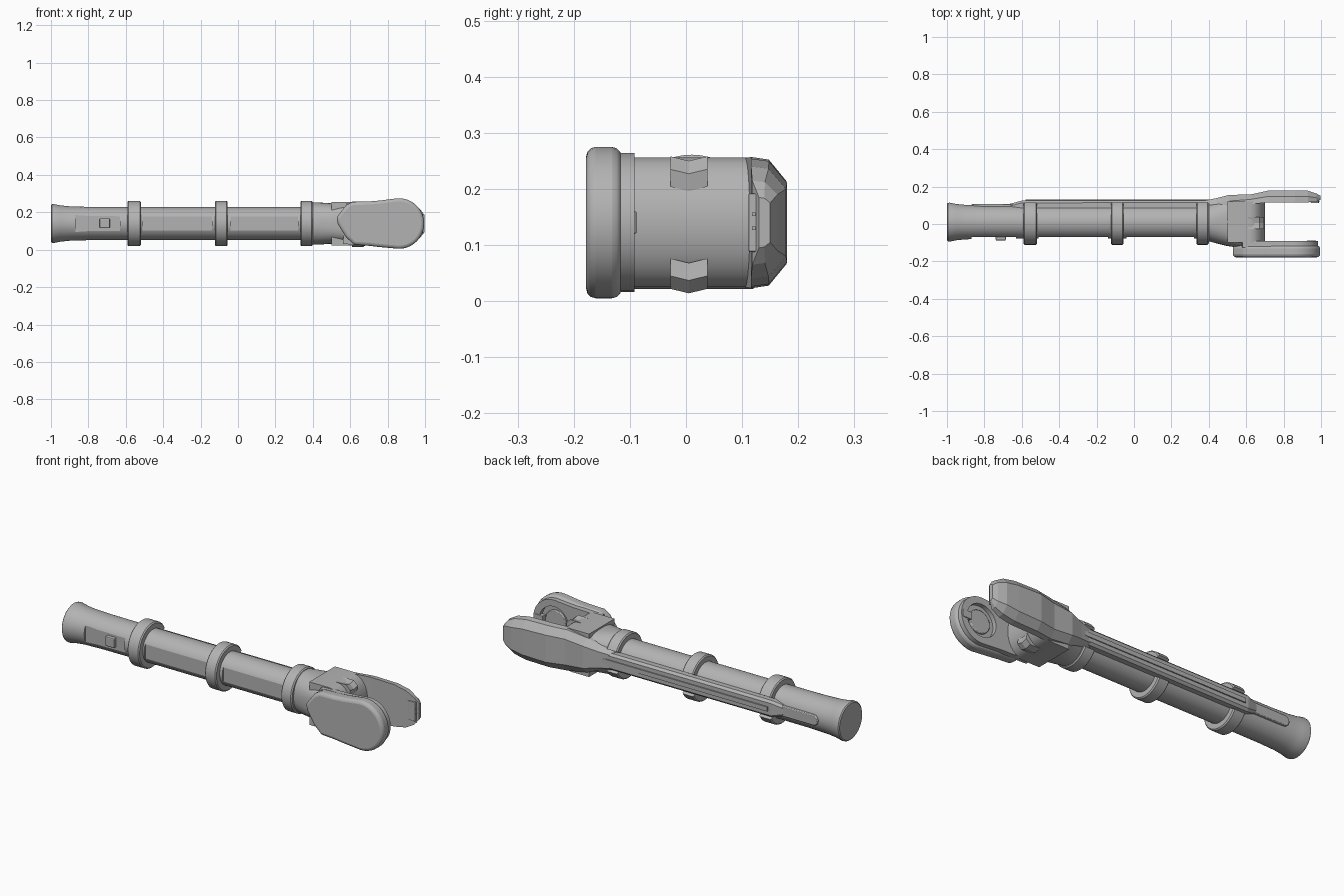
import bpy, bmesh, math

cube = bpy.data.objects.get("Cube")
if cube:
    bpy.data.objects.remove(cube, do_unlink=True)

AY, AZ = 0.01, 0.14   # main axis of the handle

grey = bpy.data.materials.new("plain grey")
grey.use_nodes = True
grey.diffuse_color = (0.45, 0.45, 0.45, 1)
bsdf = next(n for n in grey.node_tree.nodes if n.type == 'BSDF_PRINCIPLED')
bsdf.inputs["Base Color"].default_value = grey.diffuse_color


def finish(name, bm, bevel=0, segments=2, smooth=True):
    bmesh.ops.recalc_face_normals(bm, faces=bm.faces)
    mesh = bpy.data.meshes.new(name)
    bm.to_mesh(mesh)
    bm.free()
    mesh.materials.append(grey)
    ob = bpy.data.objects.new(name, mesh)
    bpy.context.collection.objects.link(ob)
    if bevel:
        mod = ob.modifiers.new("bevel", 'BEVEL')
        mod.width, mod.segments = bevel, segments
        mod.limit_method, mod.angle_limit = 'ANGLE', math.radians(35)
    if smooth:
        bpy.ops.object.select_all(action='DESELECT')
        ob.select_set(True)
        bpy.context.view_layer.objects.active = ob
        bpy.ops.object.shade_smooth_by_angle(angle=math.radians(30))
    return ob


def loft(name, rings, closed=False, **kw):
    """Skin a list of equal point rings; capped, or joined into a loop."""
    bm = bmesh.new()
    vs = [[bm.verts.new(p) for p in ring] for ring in rings]
    n = len(vs[0])
    pairs = list(zip(vs, vs[1:])) + ([(vs[-1], vs[0])] if closed else [])
    for a, b in pairs:
        for i in range(n):
            j = (i + 1) % n
            bm.faces.new((a[i], a[j], b[j], b[i]))
    if not closed:
        bm.faces.new(vs[0])
        bm.faces.new(vs[-1])
    return finish(name, bm, **kw)


def prism(name, outline, y0, y1, **kw):
    return loft(name, [[(x, y, z) for x, z in outline] for y in (y0, y1)], **kw)


def box(name, x, y, z, **kw):
    return prism(name, [(x[0], z[0]), (x[1], z[0]), (x[1], z[1]), (x[0], z[1])],
                 *y, smooth=False, **kw)


def arc(cx, cz, r, a0, a1, n):
    angles = [math.radians(a0 + (a1 - a0) * i / n) for i in range(n + 1)]
    return [(cx + r * math.cos(a), cz + r * math.sin(a)) for a in angles]


def oval(x, yc, ry, rz, power=1.0, n=48):
    def s(v):
        return math.copysign(abs(v) ** power, v)
    return [(x, yc + ry * s(math.cos(2 * math.pi * i / n)),
             AZ + rz * s(math.sin(2 * math.pi * i / n))) for i in range(n)]


def cut(ob, cutter):
    mod = ob.modifiers.new("cut", 'BOOLEAN')
    mod.operation, mod.object, mod.solver = 'DIFFERENCE', cutter, 'EXACT'
    cutter.hide_render = True
    cutter.hide_set(True)


# Flared tube with flat panels along its front
tube = loft("handle_tube", [oval(x, AY, r, r) for x, r in
            [(-1, .097), (-.995, .103), (-.985, .104), (-.95, .097), (-.9, .092),
             (-.8, .089), (-.6, .088), (.4, .088)]])
for i, (a, b) in enumerate([(-.87, -.63), (-.51, -.14), (-.04, .32)]):
    cut(tube, box(f"panel_cutter_{i}", (a, b), (-.2, -.069), (.04, .24)))
box("button", (-.74, -.685), (-.088, -.05), (.115, .168), bevel=.006)

# Clamp rings, open at the back where the rail passes
for name, x, w in [("rear", -.555, .036), ("middle", -.09, .034), ("front", .367, .033)]:
    rings = []
    for i in range(41):
        a = math.radians(120 + 300 * i / 40 - 90)
        c, s = math.cos(a), math.sin(a)
        rings.append([(x + dx, AY + r * c, AZ + r * s) for dx, r in
                      [(-w, .085), (-w, .115), (-w + .006, .121),
                       (w - .006, .121), (w, .115), (w, .085)]])
    loft(f"{name}_clamp_ring", rings)

# Two-step rail along the back
tail = arc(-.84, AZ, .028, 90, 270, 8) + [(.45, AZ - .028), (.45, AZ + .028)]
prism("rail_strip", tail, .07, .108, bevel=.004)
loft("rail_cover", [[(x, .07, AZ - h), (x, y - .012, AZ - h), (x, y, AZ - h + .012),
                     (x, y, AZ + h - .012), (x, y - .012, AZ + h), (x, .07, AZ + h)]
                    for x, y, h in [(-.67, .106, .026), (-.6, .125, .045), (.46, .127, .045)]],
     smooth=False)
box("rail_ridge", (-.58, .44), (.12, .132), (AZ - .012, AZ + .012))

# Neck swelling into the fork, with a rounded nose in the crotch
loft("neck", [oval(*s) for s in [
    (.345, .01, .092, .105, 1), (.39, .01, .1, .112, .95), (.44, .01, .113, .112, .85),
    (.5, .012, .13, .108, .75), (.56, .012, .138, .109, .65), (.62, .012, .138, .112, .55)]])
nose = [(.5, .022), (.6, .022)] + [(.62 + .08 * math.cos(math.radians(a)),
        AZ + .116 * math.sin(math.radians(a))) for a in range(-90, 91, 12)] + [(.5, .256)]
prism("crotch_nose", nose, -.1, .12)

# Chevron lugs above and below the nose
for name, s in [("upper", 1), ("lower", -1)]:
    pts = [(.61, .118), (.67, .118), (.695, .095), (.69, .064), (.62, .064)]
    rings = [[(x, y, AZ + s * z - d) for x, z in pts]
             for y, d in [(-.028, 0), (.005, .008), (.038, 0)]]
    loft(f"{name}_lug", rings, smooth=False)

# Front cheek: thick rounded outer plate over an inner plate
outline = arc(.86, AZ, .135, -100, 100, 28) + [
    (.76, .263), (.7, .258), (.61, .256), (.575, .235), (.525, .17),
    (.535, .135), (.575, .07), (.62, .026), (.7, .021), (.76, .014)]
prism("front_cheek", outline, -.178, -.115, bevel=.017, segments=3)
inner = arc(.86, AZ, .124, -100, 100, 28) + [(.74, .254), (.58, .25), (.56, .03), (.74, .025)]
lining = prism("front_cheek_lining", inner, -.125, -.092)
cut(lining, prism("recess_cutter", arc(.86, AZ, .088, 0, 350, 35), -.116, -.05))
prism("recess_disc", arc(.86, AZ, .062, 0, 350, 35), -.12, -.105, bevel=.004)
box("front_latch", (.925, .975), (-.115, -.088), (.12, .16), bevel=.003)

# Faceted back cheek: x, inner y, outer y, inner half height, outer half height
cheek = [(.36, .08, .122, .05, .035), (.44, .08, .138, .072, .045),
         (.51, .09, .156, .098, .06), (.62, .105, .157, .115, .07),
         (.72, .116, .179, .117, .074), (.86, .116, .18, .114, .07),
         (.93, .116, .178, .1, .06), (.975, .118, .163, .075, .05),
         (.998, .13, .15, .045, .035)]
loft("back_cheek", [[(x, a, AZ - h), (x, (a + b) / 2, AZ - h * .96), (x, b, AZ - k),
                     (x, b, AZ + k), (x, (a + b) / 2, AZ + h * .96), (x, a, AZ + h)]
                    for x, a, b, h, k in cheek], smooth=False)
box("tip_block", (.945, .988), (.111, .13), (.088, .192), bevel=.003)
for z in (.13, .155):
    box("tip_pin", (.98, .991), (.118, .124), (z - .003, z + .003))
